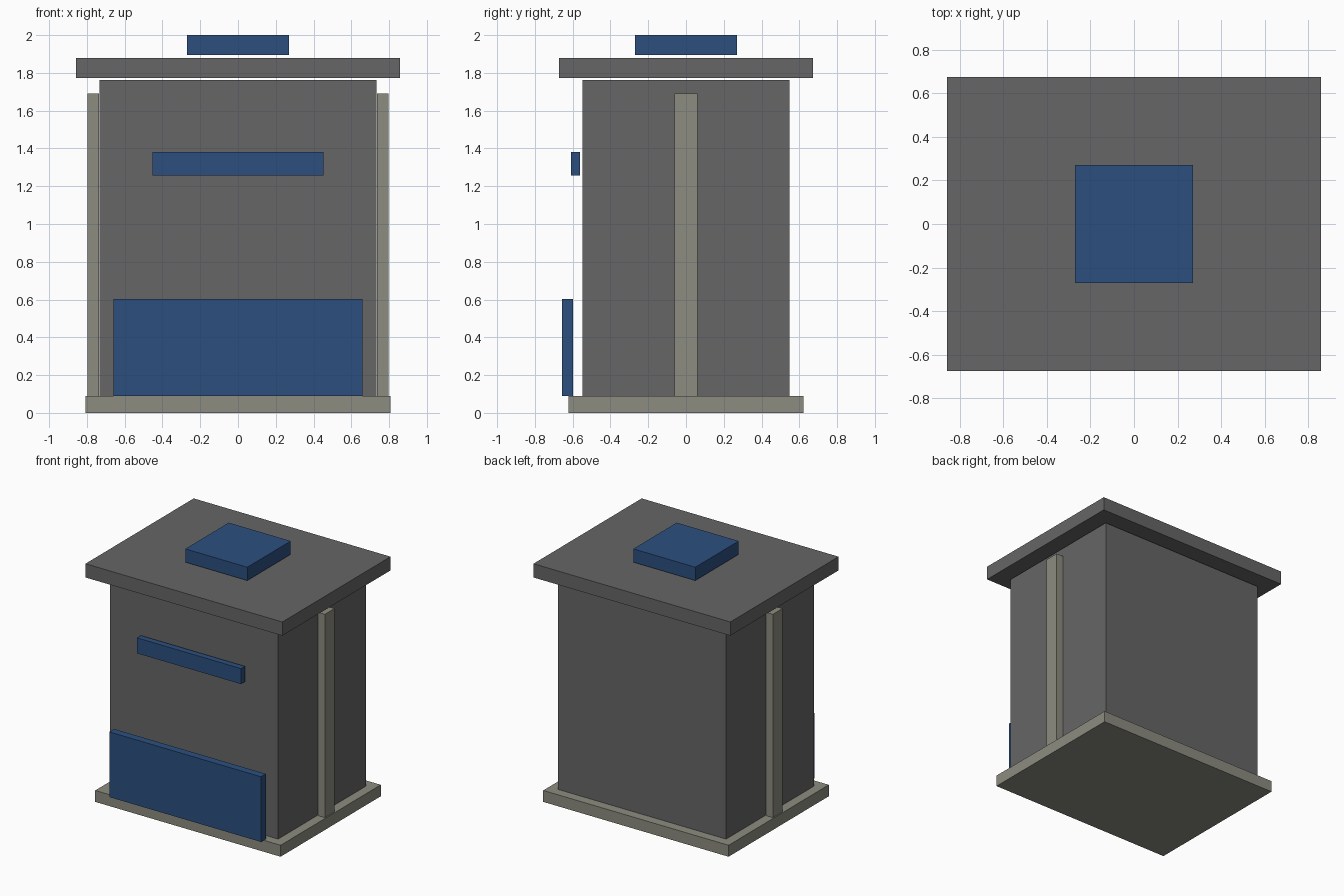
import bpy
import bmesh
from mathutils import Vector

cube = bpy.data.objects.get("Cube")
if cube:
    bpy.data.objects.remove(cube, do_unlink=True)


def make_material(name, rgb):
    mat = bpy.data.materials.new(name)
    mat.use_nodes = True
    color = (*rgb, 1.0)
    mat.diffuse_color = color
    mat.node_tree.nodes["Principled BSDF"].inputs["Base Color"].default_value = color
    return mat


grey = make_material("dark grey", (0.133, 0.133, 0.133))
stone = make_material("warm stone", (0.262, 0.262, 0.216))
blue = make_material("deep blue", (0.025, 0.078, 0.212))


def box(name, x, y, z, mat):
    """Add a box spanning the given (low, high) range on each axis."""
    low, high = (Vector(corner) for corner in zip(x, y, z))
    bm = bmesh.new()
    bmesh.ops.create_cube(bm, size=1)
    bmesh.ops.scale(bm, vec=high - low, verts=bm.verts)
    mesh = bpy.data.meshes.new(name)
    bm.to_mesh(mesh)
    bm.free()
    mesh.materials.append(mat)
    obj = bpy.data.objects.new(name, mesh)
    obj.location = (low + high) / 2
    bpy.context.collection.objects.link(obj)
    return obj


def both(half):
    return (-half, half)


BASE_TOP = 0.09

# Plinth, main body and overhanging lid
box("base", both(0.807), both(0.623), (0, BASE_TOP), stone)
box("body", both(0.733), both(0.548), (BASE_TOP, 1.762), grey)
box("lid", both(0.857), both(0.673), (1.772, 1.88), grey)

# Raised block above the lid
box("top_cap", both(0.27), both(0.27), (1.895, 2.0), blue)

# Front panels, standing slightly off the body
box("lower_panel", both(0.66), (-0.657, -0.597), (BASE_TOP, 0.603), blue)
box("upper_bar", both(0.453), (-0.608, -0.56), (1.258, 1.38), blue)

# Vertical rails on both sides
box("left_rail", (0.737, 0.798), both(0.06), (BASE_TOP, 1.69), stone)
box("right_rail", (-0.798, -0.737), both(0.06), (BASE_TOP, 1.69), stone)
